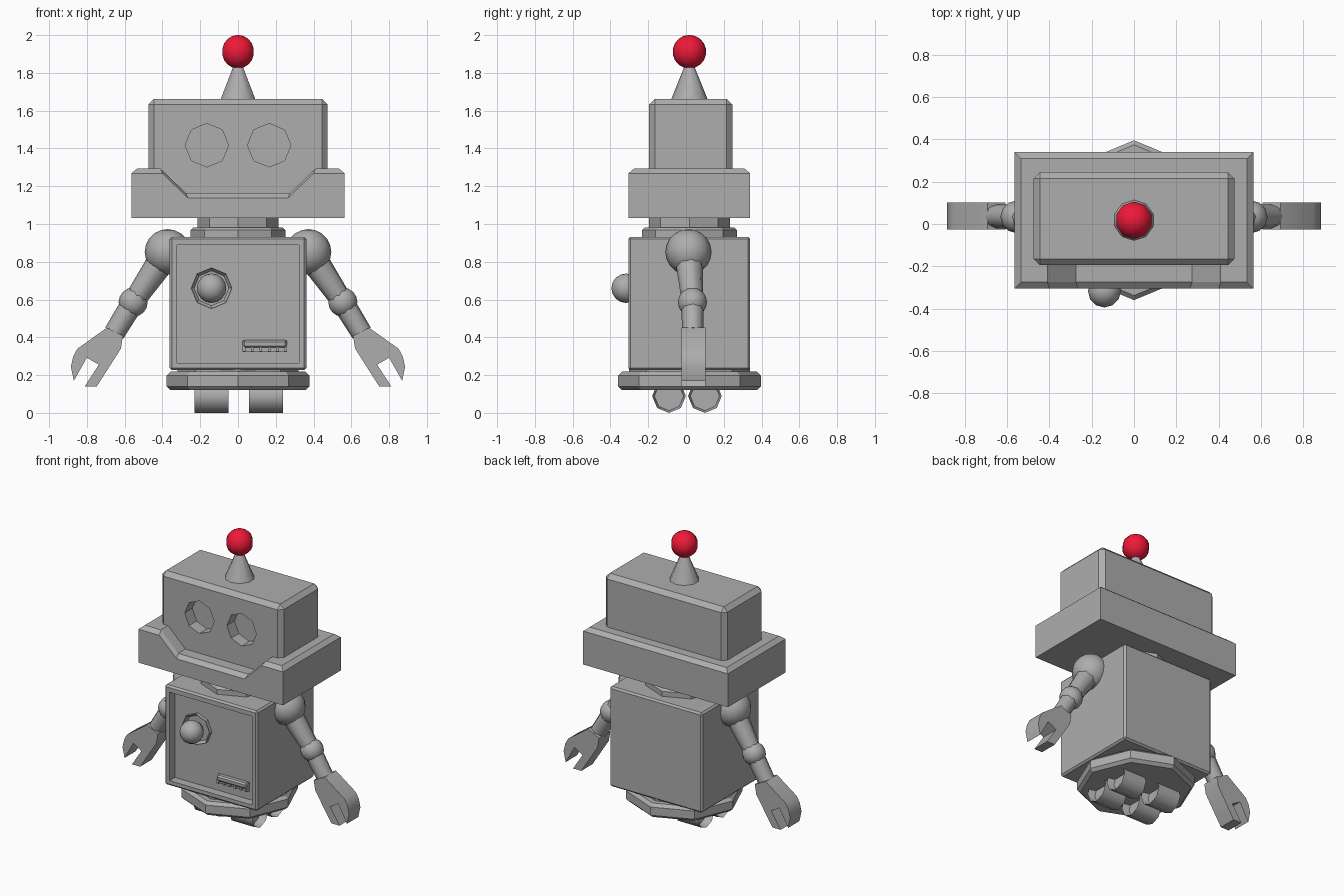
import bpy, bmesh, math
from mathutils import Vector

if "Cube" in bpy.data.objects:
    bpy.data.objects.remove(bpy.data.objects["Cube"])

YC = 0.018  # fore-aft centre of the round parts
grey = bpy.data.materials.new("grey")
grey.diffuse_color = (0.42, 0.42, 0.42, 1)
grey.use_nodes = True
grey.node_tree.nodes["Principled BSDF"].inputs["Base Color"].default_value = grey.diffuse_color
red = bpy.data.materials.new("red")
red.diffuse_color = (0.86, 0.01, 0.04, 1)
red.use_nodes = True
red.node_tree.nodes["Principled BSDF"].inputs["Base Color"].default_value = red.diffuse_color


def finish(name, bm, mat=grey):
    bmesh.ops.recalc_face_normals(bm, faces=bm.faces[:])
    me = bpy.data.meshes.new(name)
    bm.to_mesh(me)
    bm.free()
    me.materials.append(mat)
    ob = bpy.data.objects.new(name, me)
    bpy.context.collection.objects.link(ob)
    return ob


def activate(ob):
    bpy.ops.object.select_all(action='DESELECT')
    ob.select_set(True)
    bpy.context.view_layer.objects.active = ob


def smooth(ob, angle=46):
    activate(ob)
    bpy.ops.object.shade_smooth_by_angle(angle=math.radians(angle))


def bevel(ob, width, angle=60):
    m = ob.modifiers.new("bevel", 'BEVEL')
    m.width, m.segments = width, 1
    m.limit_method, m.angle_limit = 'ANGLE', math.radians(angle)
    activate(ob)
    bpy.ops.object.modifier_apply(modifier=m.name)


def recess(ob, loops, depth):
    """Sink outlines (x, z) into the front face of a box."""
    bm = bmesh.new()
    bm.from_mesh(ob.data)
    front = max((f for f in bm.faces if f.normal.y < -0.99), key=lambda f: f.calc_area())
    y = front.verts[0].co.y
    rim = list(front.edges)
    bmesh.ops.delete(bm, geom=[front], context='FACES_ONLY')
    for pts in loops:
        a = [bm.verts.new((x, y, z)) for x, z in pts]
        b = [bm.verts.new((x, y + depth, z)) for x, z in pts]
        n = len(pts)
        rim += [bm.edges.new((a[i], a[(i + 1) % n])) for i in range(n)]
        for i in range(n):
            j = (i + 1) % n
            bm.faces.new((a[i], a[j], b[j], b[i]))
        bm.faces.new(b)
    bmesh.ops.triangle_fill(bm, use_beauty=True, edges=rim, normal=(0, -1, 0))
    bmesh.ops.recalc_face_normals(bm, faces=bm.faces[:])
    bm.to_mesh(ob.data)
    bm.free()


def box(name, lo, hi):
    bm = bmesh.new()
    bmesh.ops.create_cube(bm, size=1)
    for v in bm.verts:
        v.co = Vector([(a + b) / 2 + c * (b - a) for a, b, c in zip(lo, hi, v.co)])
    return finish(name, bm)


def tube(name, p1, p2, r1, r2, n=8, inset=None):
    p1, p2 = Vector(p1), Vector(p2)
    d = p2 - p1
    bm = bmesh.new()
    bmesh.ops.create_cone(bm, cap_ends=True, segments=n, radius1=r1, radius2=r2, depth=d.length)
    if inset:
        bmesh.ops.recalc_face_normals(bm, faces=bm.faces[:])
        caps = [f for f in bm.faces if abs(f.normal.z) > 0.9]
        bmesh.ops.inset_individual(bm, faces=caps, thickness=inset[0])
        for f in caps:
            bmesh.ops.translate(bm, verts=f.verts[:], vec=f.normal * -inset[1])
    q = d.to_track_quat('Z', 'Y')
    for v in bm.verts:
        v.co = q @ v.co + (p1 + p2) / 2
    return finish(name, bm)


def ball(name, c, r, seg=16, rings=10, mat=grey):
    bm = bmesh.new()
    bmesh.ops.create_uvsphere(bm, u_segments=seg, v_segments=rings, radius=r)
    for v in bm.verts:
        v.co += Vector(c)
    ob = finish(name, bm, mat)
    smooth(ob)
    return ob


# Head with recessed octagonal eyes
head = box("head", (-0.475, -0.195, 1.08), (0.475, 0.245, 1.662))
bevel(head, 0.03)
recess(head, [[(ex + 0.115 * math.cos(k * math.pi / 4), 1.417 + 0.115 * math.sin(k * math.pi / 4))
               for k in range(8)] for ex in (-0.165, 0.165)], 0.085)

# Jaw: rings of columns, six along the dipped front and two at the back
outer = [(-0.565, 1.268), (-0.40, 1.268), (-0.265, 1.138), (0.265, 1.138), (0.40, 1.268), (0.565, 1.268)]
top = [(-0.535, 1.293), (-0.41, 1.293), (-0.275, 1.163), (0.275, 1.163), (0.41, 1.293), (0.535, 1.293)]


def ring(pts, yf, yb, z=None):
    cols = [(x, yf, zz if z is None else z) for x, zz in pts]
    (xa, za), (xb, zb) = pts[-1], pts[0]
    return cols + [(xa, yb, za if z is None else z), (xb, yb, zb if z is None else z)]


inner = [(-0.44, 1.293)] + top[1:-1] + [(0.44, 1.293)]
bm = bmesh.new()
rows = [[bm.verts.new(p) for p in r] for r in (
    ring(outer, -0.305, 0.34, 1.032), ring(outer, -0.305, 0.34),
    ring(top, -0.275, 0.31), ring(inner, -0.17, 0.20))]
for a, b in zip(rows, rows[1:]):
    for i in range(8):
        j = (i + 1) % 8
        bm.faces.new((a[i], a[j], b[j], b[i]))
bm.faces.new(rows[0][::-1])
finish("jaw", bm)

# Antenna
smooth(tube("antenna_cone", (0, YC, 1.652), (0, YC, 1.85), 0.1, 0.02, 10))
ball("antenna_bulb", (0, YC, 1.912), 0.089, 10, 9, red)

# Neck
tube("neck", (0, YC, 0.92), (0, YC, 1.06), 0.215, 0.215)
collar = tube("neck_collar", (0, YC, 0.91), (0, YC, 0.982), 0.252, 0.252)
bevel(collar, 0.015)

# Torso with recessed front panel
torso = box("torso", (-0.362, -0.305, 0.226), (0.362, 0.34, 0.932))
bevel(torso, 0.012)
PANEL = -0.245
recess(torso, [[(-0.322, 0.263), (0.322, 0.263), (0.322, 0.888), (-0.322, 0.888)]], PANEL + 0.305)

# Knob on the panel
kx, kz = -0.14, 0.66
tube("knob_plate", (kx, PANEL + 0.02, kz), (kx, PANEL - 0.025, kz), 0.108, 0.108, 8, (0.016, 0.022))
tube("knob_stem", (kx, PANEL + 0.01, kz), (kx, -0.30, kz), 0.045, 0.045)
ball("knob", (kx, -0.317, kz), 0.078, 12, 8)

# Vent on the panel: a hood over a row of small teeth
vx0, vx1, vy = 0.025, 0.26, PANEL - 0.035
box("vent_back", (vx0, PANEL - 0.01, 0.322), (vx1, PANEL + 0.01, 0.385))
hood = box("vent_hood", (vx0, vy, 0.345), (vx1, PANEL + 0.01, 0.385))
bevel(hood, 0.01)
for i in range(6):
    x = vx0 + i * (vx1 - vx0 - 0.014) / 5
    box("vent_tooth", (x, vy + 0.006, 0.325), (x + 0.014, PANEL + 0.01, 0.36))

# Base plate and wheels
base = tube("base_plate", (0, YC, 0.12), (0, YC, 0.218), 0.378, 0.378)
bevel(base, 0.02)
tube("base_spacer", (0, YC, 0.20), (0, YC, 0.24), 0.32, 0.32)
for sx in (-1, 1):
    for y in (-0.09, 0.10):
        x = sx * 0.143 + 0.004
        smooth(tube("wheel", (x - 0.09, y, 0.089), (x + 0.09, y, 0.089), 0.089, 0.089, 8, (0.012, 0.05)))

# Arms, mirrored
hand = [(0.694, 0.451), (0.85, 0.34), (0.872, 0.30), (0.885, 0.244), (0.869, 0.17), (0.80, 0.292),
        (0.737, 0.255), (0.811, 0.141), (0.747, 0.141), (0.62, 0.34), (0.609, 0.409)]
for side, s in (("left", -1), ("right", 1)):
    shoulder = (s * 0.373, 0.013, 0.852)
    elbow = (s * 0.555, 0.034, 0.586)
    wrist = (s * 0.655, 0.036, 0.423)
    ball(side + "_shoulder", shoulder, 0.121)
    smooth(tube(side + "_upper_arm", shoulder, elbow, 0.078, 0.056))
    ball(side + "_elbow", elbow, 0.077, 12, 8)
    smooth(tube(side + "_forearm", elbow, wrist, 0.06, 0.056))
    bm = bmesh.new()
    f = bm.faces.new([bm.verts.new((s * x, -0.025, z)) for x, z in hand])
    ext = bmesh.ops.extrude_face_region(bm, geom=[f])["geom"]
    bmesh.ops.translate(bm, verts=[g for g in ext if isinstance(g, bmesh.types.BMVert)], vec=(0, 0.127, 0))
    smooth(finish(side + "_hand", bm))
